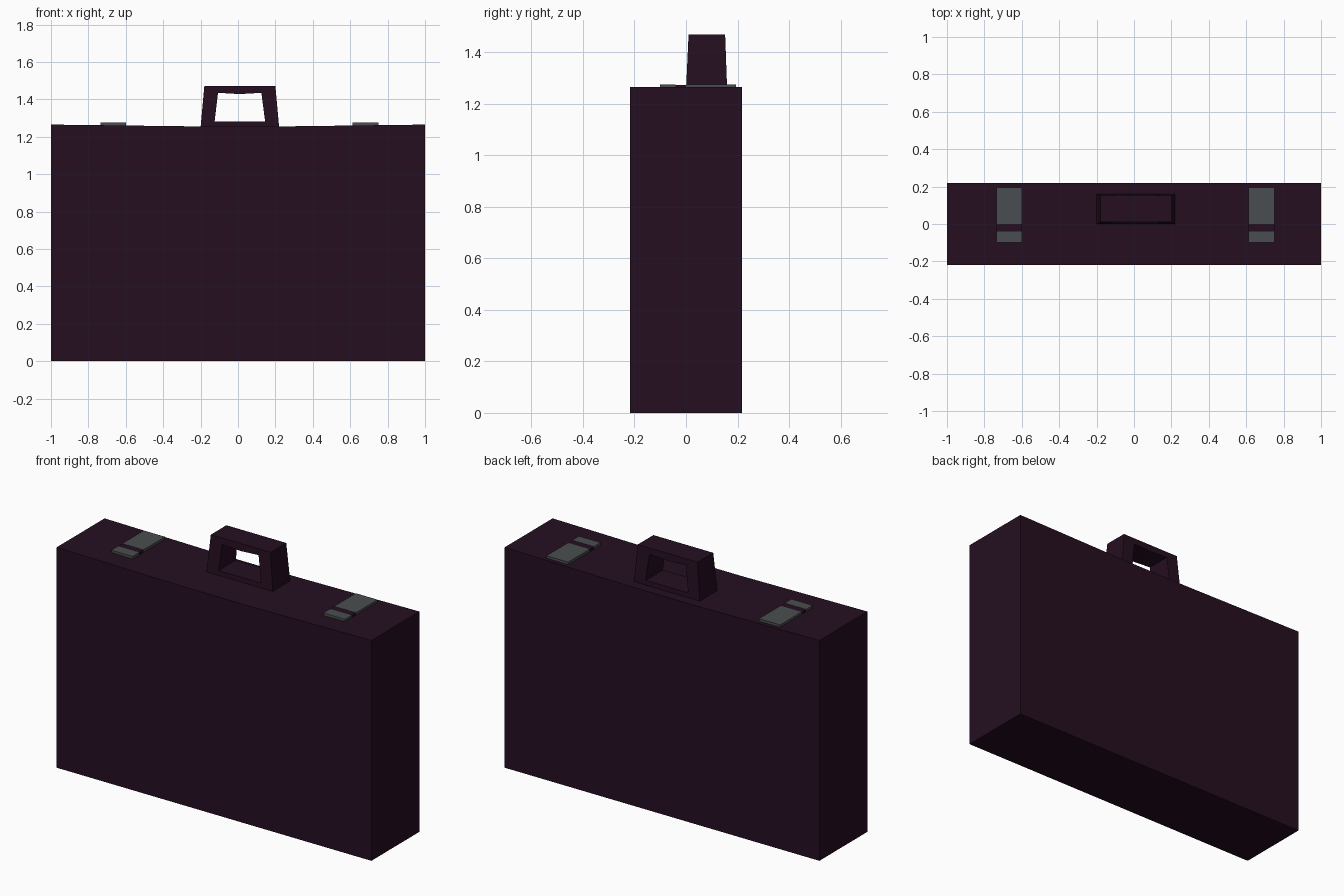
import bpy, bmesh

if "Cube" in bpy.data.objects:
    bpy.data.objects.remove(bpy.data.objects["Cube"])


def material(name, rgb):
    m = bpy.data.materials.new(name)
    m.diffuse_color = (*rgb, 1)
    m.use_nodes = True
    m.node_tree.nodes["Principled BSDF"].inputs["Base Color"].default_value = m.diffuse_color
    return m


LEATHER = material("dark_plum_leather", (0.018, 0.0045, 0.015))
METAL = material("grey_metal", (0.068, 0.076, 0.079))


def finish(name, bm, mats):
    bmesh.ops.recalc_face_normals(bm, faces=bm.faces)
    mesh = bpy.data.meshes.new(name)
    bm.to_mesh(mesh)
    bm.free()
    for m in mats:
        mesh.materials.append(m)
    obj = bpy.data.objects.new(name, mesh)
    bpy.context.collection.objects.link(obj)
    return obj


def loop(bm, points, y_of):
    return [bm.verts.new((x, y_of(z), z)) for x, z in points]


def bridge(bm, a, b):
    n = len(a)
    for i in range(n):
        j = (i + 1) % n
        bm.faces.new((a[i], a[j], b[j], b[i]))


# Case body: profile extruded front to back, top sagging slightly to the handle
profile = [(-1, 0), (1, 0), (1, 1.265), (0.22, 1.255), (-0.2, 1.255), (-1, 1.265)]
bm = bmesh.new()
front = loop(bm, profile, lambda z: -0.218)
back = loop(bm, profile, lambda z: 0.218)
bridge(bm, front, back)
bm.faces.new(front)
bm.faces.new(back)
finish("case_body", bm, [LEATHER])

# Handle: closed tapered ring with a window through it
outer = [(-0.2, 1.25), (0.22, 1.25), (0.2, 1.47), (0.01, 1.47), (-0.18, 1.47)]
inner = [(-0.125, 1.282), (0.145, 1.282), (0.125, 1.435), (0.01, 1.428), (-0.107, 1.435)]
front_y = lambda z: 0.01 * (z - 1.25) / 0.22
back_y = lambda z: 0.16 - 0.008 * (z - 1.25) / 0.22
bm = bmesh.new()
of, ob = loop(bm, outer, front_y), loop(bm, outer, back_y)
nf, nb = loop(bm, inner, front_y), loop(bm, inner, back_y)
for a, b in ((of, ob), (nf, nb), (of, nf), (ob, nb)):
    bridge(bm, a, b)
finish("handle", bm, [LEATHER])

# Latches: catch and flap plates separated by a dark hinge gap
for side, x0, x1 in (("left", -0.735, -0.6), ("right", 0.612, 0.75)):
    for part, y0, y1, top, mat in (("catch", -0.1, -0.04, 1.275, METAL),
                                   ("hinge", -0.04, 0.0, 1.274, LEATHER),
                                   ("flap", 0.0, 0.195, 1.275, METAL)):
        bm = bmesh.new()
        bmesh.ops.create_cube(bm, size=1)
        for v in bm.verts:
            v.co = (x1 if v.co.x > 0 else x0,
                    y1 if v.co.y > 0 else y0,
                    top if v.co.z > 0 else 1.255)
        finish(f"{side}_latch_{part}", bm, [mat])
